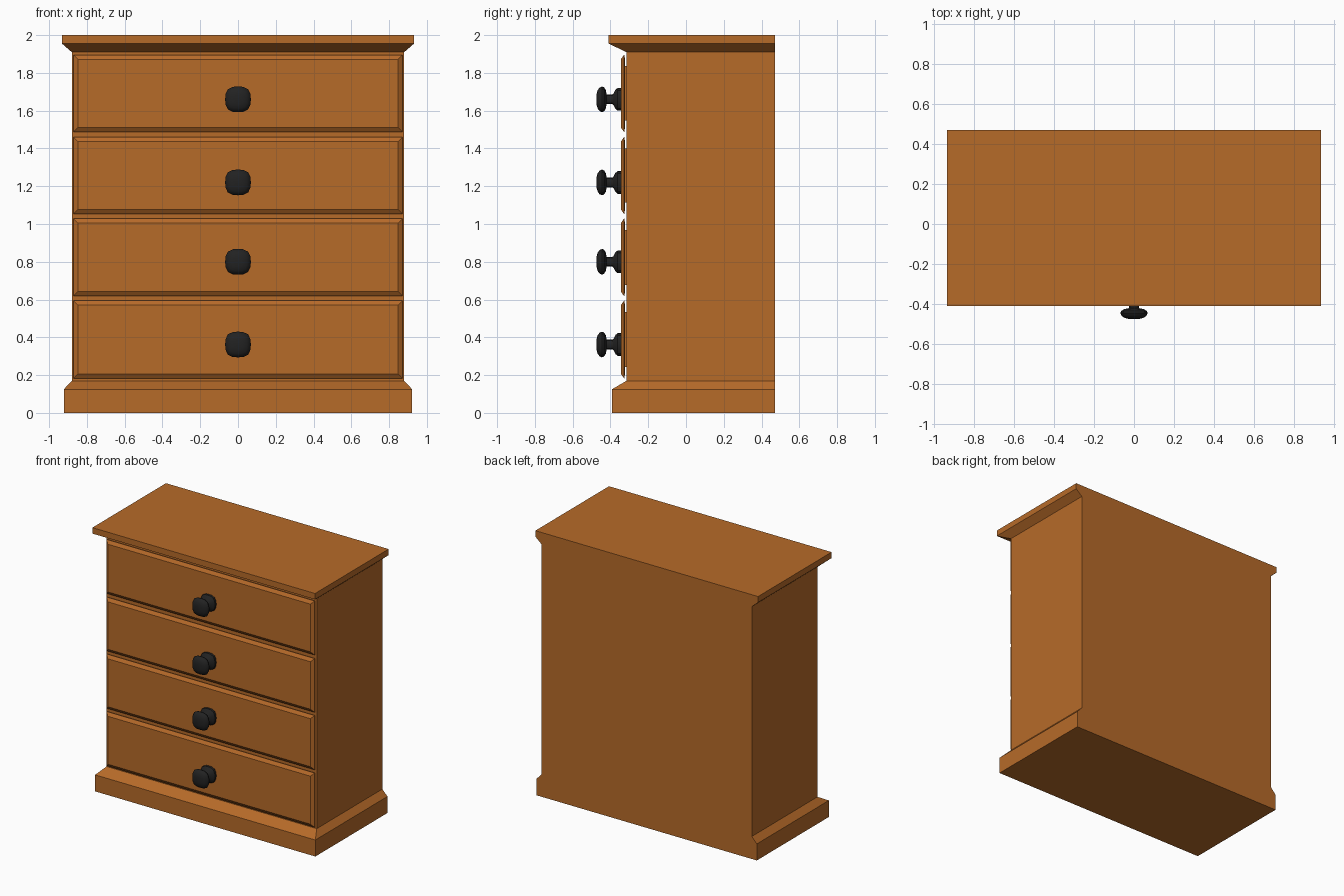
import bpy, bmesh, math

if "Cube" in bpy.data.objects:
    bpy.data.objects.remove(bpy.data.objects["Cube"])


def material(name, rgb):
    m = bpy.data.materials.new(name)
    m.diffuse_color = (*rgb, 1)
    m.use_nodes = True
    m.node_tree.nodes["Principled BSDF"].inputs["Base Color"].default_value = m.diffuse_color
    return m


WOOD = material("warm_wood", (0.47, 0.145, 0.022))
BLACK = material("black_metal", (0.016, 0.016, 0.016))


def loft(name, rings, mat):
    """Closed solid through a list of vertex rings of equal length."""
    bm = bmesh.new()
    loops = [[bm.verts.new(p) for p in ring] for ring in rings]
    n = len(loops[0])
    for a, b in zip(loops, loops[1:]):
        for i in range(n):
            j = (i + 1) % n
            bm.faces.new((a[i], a[j], b[j], b[i]))
    bm.faces.new(loops[0][::-1])
    bm.faces.new(loops[-1])
    bmesh.ops.recalc_face_normals(bm, faces=bm.faces)
    me = bpy.data.meshes.new(name)
    bm.to_mesh(me)
    bm.free()
    me.materials.append(mat)
    ob = bpy.data.objects.new(name, me)
    bpy.context.collection.objects.link(ob)
    return ob


BACK = 0.47


def level(hx, front, z):
    return [(-hx, front, z), (hx, front, z), (hx, BACK, z), (-hx, BACK, z)]


# Carcass: chamfered plinth, plain body, overhanging top, all flush at the back
loft("plinth", [level(0.922, -0.392, 0), level(0.922, -0.392, 0.125),
                level(0.88, -0.315, 0.17)], WOOD)
loft("cabinet_body", [level(0.88, -0.315, 0.17), level(0.88, -0.315, 1.91)], WOOD)
loft("top_board", [level(0.88, -0.315, 1.91), level(0.932, -0.41, 1.955),
                   level(0.932, -0.41, 2.0)], WOOD)


# Drawer front: bevelled panel standing off the body on a smaller block
def panel_ring(hx, z0, z1, inset, y):
    hx, z0, z1 = hx - inset, z0 + inset, z1 - inset
    return [(-hx, y, z0), (hx, y, z0), (hx, y, z1), (-hx, y, z1)]


def drawer(i, z0, z1):
    steps = [(0.06, -0.30), (0.06, -0.322), (0.0, -0.325), (0.0, -0.328), (0.024, -0.345)]
    loft(f"drawer_front_{i}", [panel_ring(0.872, z0, z1, s, y) for s, y in steps], WOOD)


# Knob: turned profile with a rounded-square cross-section
KNOB = [(0.060, -0.340), (0.060, -0.362), (0.050, -0.374), (0.030, -0.384),
        (0.026, -0.390), (0.026, -0.420), (0.050, -0.425), (0.064, -0.434),
        (0.068, -0.445), (0.062, -0.458), (0.048, -0.468), (0.026, -0.474)]


def knob(i, zc, sides=16):
    rings = []
    for r, y in KNOB:
        ring = []
        for k in range(sides):
            a = math.tau * k / sides
            c, s = math.cos(a), math.sin(a)
            q = r / (abs(c) ** 2.9 + abs(s) ** 2.9) ** (1 / 2.9)
            ring.append((q * c, y, zc + q * s))
        rings.append(ring)
    ob = loft(f"knob_{i}", rings, BLACK)
    bpy.ops.object.select_all(action='DESELECT')
    ob.select_set(True)
    bpy.context.view_layer.objects.active = ob
    bpy.ops.object.shade_smooth_by_angle(angle=math.radians(35))


for i, (z0, z1, zk) in enumerate([(0.183, 0.594, 0.362), (0.618, 1.029, 0.80),
                                  (1.053, 1.46, 1.22), (1.487, 1.896, 1.66)], 1):
    drawer(i, z0, z1)
    knob(i, zk)
